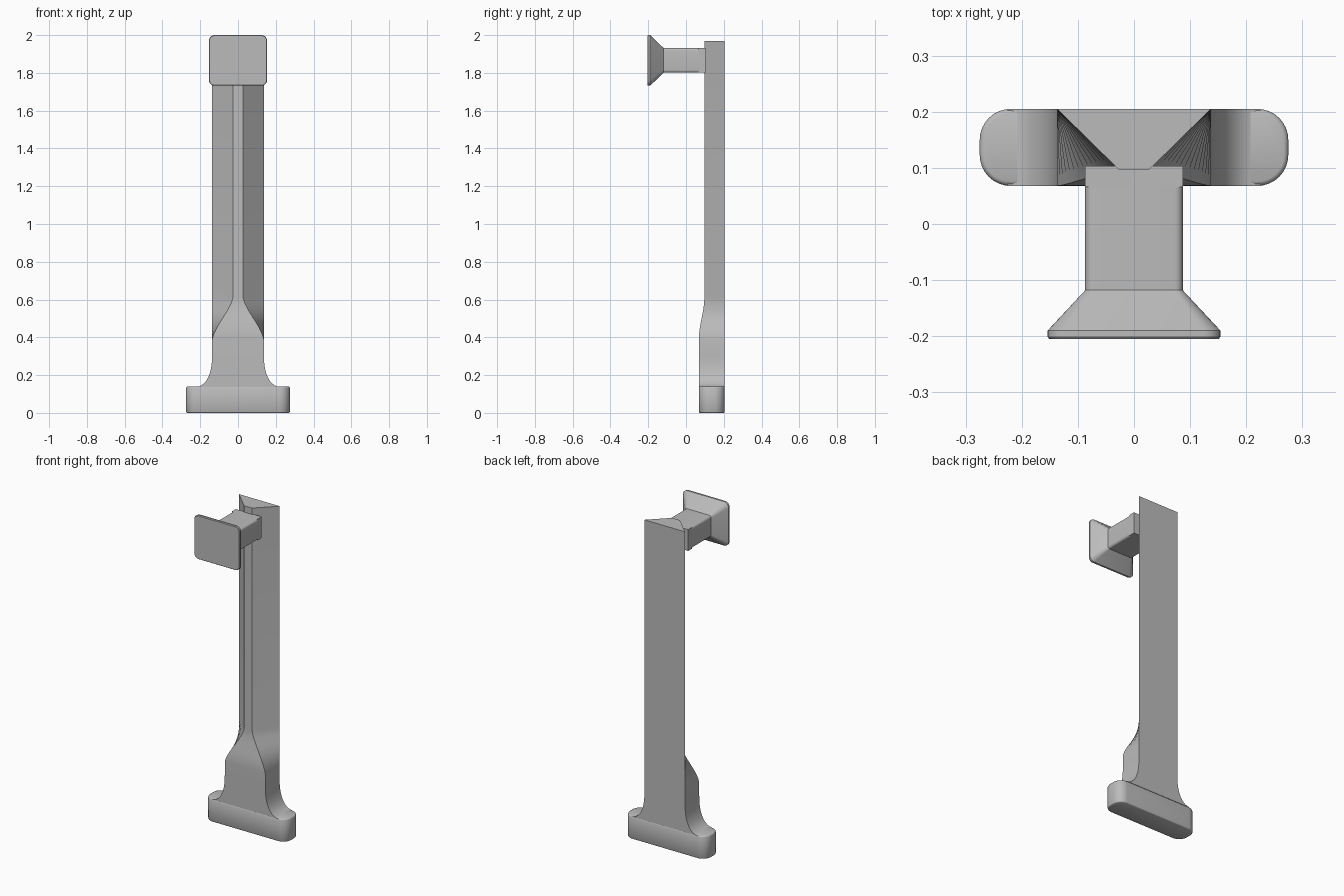
import bpy, bmesh, math

cube = bpy.data.objects.get("Cube")
if cube:
    bpy.data.objects.remove(cube)

grey = bpy.data.materials.new("light grey")
grey.use_nodes = True
tone = (0.5, 0.5, 0.5, 1)
grey.diffuse_color = tone
grey.node_tree.nodes["Principled BSDF"].inputs["Base Color"].default_value = tone

BACK, FRONT = 0.205, 0.068


def loft(name, rings, angle=30):
    """Skin a list of equal-length closed rings and cap both ends."""
    bm = bmesh.new()
    rows = [[bm.verts.new(p) for p in ring] for ring in rings]
    for low, high in zip(rows, rows[1:]):
        for i in range(len(low)):
            j = (i + 1) % len(low)
            bm.faces.new((low[i], low[j], high[j], high[i]))
    bm.faces.new(rows[0])
    bm.faces.new(rows[-1])
    bmesh.ops.recalc_face_normals(bm, faces=bm.faces)
    mesh = bpy.data.meshes.new(name)
    bm.to_mesh(mesh)
    bm.free()
    mesh.materials.append(grey)
    ob = bpy.data.objects.new(name, mesh)
    bpy.context.collection.objects.link(ob)
    bpy.ops.object.select_all(action='DESELECT')
    ob.select_set(True)
    bpy.context.view_layer.objects.active = ob
    bpy.ops.object.shade_smooth_by_angle(angle=math.radians(angle))
    return ob


def rounded(half_w, half_h, r, steps=6):
    """Outline of a rounded rectangle around the origin."""
    pts = []
    for k, (sx, sy) in enumerate([(1, 1), (-1, 1), (-1, -1), (1, -1)]):
        for s in range(steps + 1):
            a = math.pi / 2 * (k + s / steps)
            pts.append((sx * (half_w - r) + r * math.cos(a),
                        sy * (half_h - r) + r * math.sin(a)))
    return pts


# Foot: rounded block with softened top and bottom rims
mid, depth = (BACK + FRONT) / 2, (BACK - FRONT) / 2
foot = []
for z, inset in [(0, 0.006), (0.002, 0.002), (0.006, 0), (0.132, 0),
                 (0.138, 0.003), (0.14, 0.008)]:
    foot.append([(x, y + mid, z) for x, y in
                 rounded(0.275 - inset, depth - inset, 0.055 - inset, 8)])
loft("foot", foot, 50)


# Post: flared root, then a blend from a block to a slim trapezoid section
def post_ring(z, back_w, front_w, front_y):
    return [(-back_w, BACK, z), (back_w, BACK, z),
            (front_w, front_y, z), (-front_w, front_y, z)]


post = []
W = 0.137
for i in range(11):
    a = math.pi / 2 * i / 10
    w = W + 0.088 * (1 - math.sin(a)) ** 1.15
    post.append(post_ring(0.137 + 0.17 * (1 - math.cos(a)), w, w, FRONT))
for i in range(15):
    t = i / 14
    s = t * t * (3 - 2 * t)
    front_w = W + (0.027 - W) * (0.45 * t + 0.55 * s)
    post.append(post_ring(0.39 + 0.22 * t, W, front_w, FRONT + 0.029 * s))
post.append(post_ring(1.97, W, 0.027, 0.097))
loft("post", post)

# Arm: rounded bar ending in a square-cornered mounting block
ARM_Z = 1.866


def across(y, half_w, half_h, r):
    return [(x, y, z + ARM_Z) for x, z in rounded(half_w, half_h, r)]


loft("arm", [across(-0.13, 0.087, 0.065, 0.014), across(0.068, 0.087, 0.065, 0.014)], 40)
loft("arm_mount", [[(x, y, ARM_Z + z) for x, z in
                    [(-0.087, -0.065), (0.087, -0.065), (0.087, 0.065), (-0.087, 0.065)]]
                   for y in (0.066, 0.103)])

# Head: flared neck widening to a thin rounded plate
loft("head", [across(-0.118, 0.087, 0.065, 0.014),
              across(-0.19, 0.154, 0.134, 0.03),
              across(-0.201, 0.154, 0.134, 0.03),
              across(-0.205, 0.151, 0.131, 0.027)])
